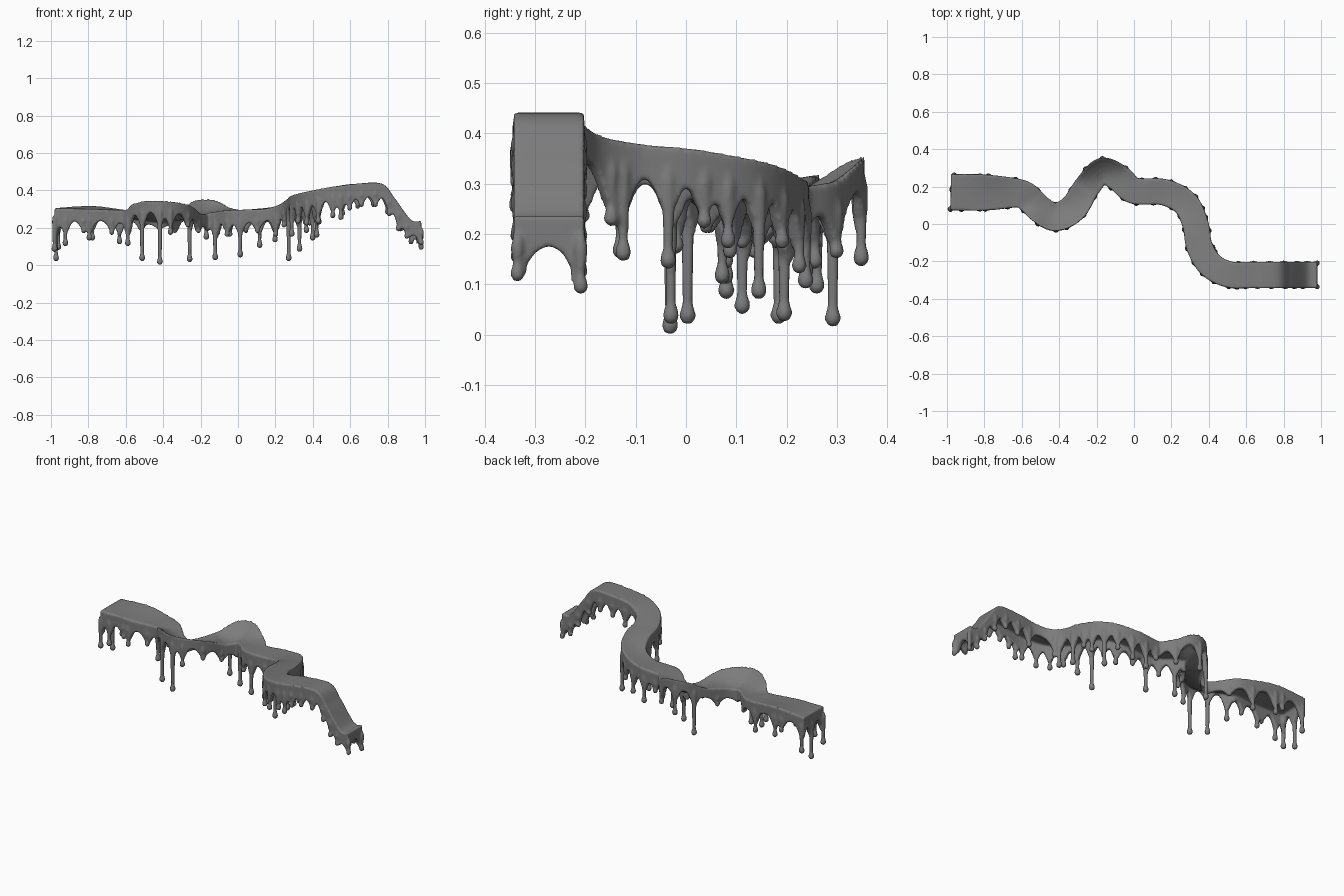
import bpy, bmesh, math
from mathutils import Vector

if "Cube" in bpy.data.objects:
    bpy.data.objects.remove(bpy.data.objects["Cube"])

# centre line: x, y, top height of left edge, top height of right edge, half width
PATH = [(-.98, .17, .305, .305, .097), (-.78, .168, .318, .30, .095), (-.61, .163, .295, .295, .075),
        (-.55, .125, .283, .30, .073), (-.50, .077, .275, .337, .073), (-.42, .037, .268, .348, .075),
        (-.325, .085, .272, .328, .075),
        (-.25, .20, .295, .275, .07), (-.17, .285, .357, .275, .068), (-.08, .245, .308, .285, .072),
        (0, .178, .295, .295, .07), (.16, .17, .31, .302, .07), (.275, .11, .345, .328, .07),
        (.328, 0, .37, .355, .07), (.35, -.12, .381, .373, .07), (.41, -.22, .397, .393, .07),
        (.51, -.27, .42, .418, .07), (.63, -.272, .435, .435, .07), (.77, -.272, .435, .435, .07),
        (.84, -.272, .355, .355, .07), (.925, -.272, .242, .242, .07), (.98, -.272, .237, .237, .07)]

# drips: x, y, lowest point
DRIPS_BACK = [(-.96, .27, .08), (-.83, .27, .17), (-.78, .27, .13), (-.63, .245, .11), (-.53, .17, .18),
              (-.42, .11, .19), (-.33, .17, .17), (-.25, .28, .015), (-.17, .365, .135), (-.05, .29, .15),
              (.04, .24, .17), (.12, .24, .09), (.2, .23, .12), (.28, .19, .17), (.33, .15, .07),
              (.38, .09, .17), (.4, .04, .21), (.405, -.035, .13), (.415, -.125, .145), (.435, -.15, .215),
              (.56, -.2, .26), (.64, -.2, .30), (.72, -.2, .31), (.8, -.2, .27), (.87, -.2, .18),
              (.925, -.2, .11), (.98, -.205, .08)]
DRIPS_FRONT = [(-.98, .185, .02), (-.98, .07, .07), (-.93, .07, .10), (-.83, .065, .17), (-.79, .065, .13),
               (-.67, .09, .16), (-.6, .06, .10), (-.51, .005, .02), (-.425, -.045, 0), (-.355, -.02, .16),
               (-.29, .06, .2), (-.24, .16, .17), (-.17, .22, .18), (-.12, .2, .025), (-.05, .15, .15),
               (.01, .11, .04), (.1, .1, .17), (.2, .09, .15), (.25, .04, .2), (.265, -.03, .02),
               (.27, -.14, .15), (.29, -.22, .22), (.35, -.29, .21), (.42, -.33, .22), (.5, -.355, .25),
               (.55, -.34, .24), (.6, -.34, .29), (.66, -.34, .31), (.73, -.345, .31), (.81, -.345, .26),
               (.86, -.345, .18), (.9, -.345, .14), (.98, -.345, .105)]

SLAB, WALL = .042, .026


def catmull(a, b, c, d, t):
    return [.5 * (2*q + (r - p)*t + (2*p - 5*q + 4*r - s)*t*t + (3*q - p - 3*r + s)*t**3)
            for p, q, r, s in zip(a, b, c, d)]


stations = []
last = len(PATH) - 1
for i in range(last):
    a, b, c, d = PATH[max(i - 1, 0)], PATH[i], PATH[i + 1], PATH[min(i + 2, last)]
    stations += [catmull(a, b, c, d, k / 14) for k in range(14)]
stations.append(list(PATH[-1]))

# left and right edges of the ribbon
left, right, tang = [], [], []
for i, (x, y, zl, zr, w) in enumerate(stations):
    p, q = stations[max(i - 1, 0)], stations[min(i + 1, len(stations) - 1)]
    t = Vector((q[0] - p[0], q[1] - p[1], 0)).normalized()
    n = Vector((-t.y, t.x, 0))
    tang.append(t)
    left.append(Vector((x, y, zl)) + n * w)
    right.append(Vector((x, y, zr)) - n * w)

bm = bmesh.new()


def loft(rings, closed):
    """Skin a list of equal rings into a closed solid."""
    vs = [[bm.verts.new(p) for p in r] for r in rings]
    n = len(rings[0])
    for i in range(len(vs) if closed else len(vs) - 1):
        a, b = vs[i], vs[(i + 1) % len(vs)]
        for j in range(n):
            bm.faces.new((a[j], a[(j + 1) % n], b[(j + 1) % n], b[j]))
    if not closed:
        bm.faces.new(vs[0][::-1])
        bm.faces.new(vs[-1])


def across(l, r, f):
    """Top point across the ribbon: banking is gathered at the raised lip."""
    p = l.lerp(r, f)
    g = f if r.z > l.z else 1 - f
    p.z = min(l.z, r.z) + abs(r.z - l.z) * g**2
    return p


# ribbon slab
down = Vector((0, 0, -SLAB))
sections = []
for l, r in zip(left, right):
    top = [across(l, r, f) for f in (0, .2, .4, .6, .8, 1)]
    sections.append(top + [p + down for p in reversed(top)])
loft(sections, False)

# perimeter loop with inward directions
rim = []
for l, r in zip(left, right):
    rim.append((l, (r - l).normalized()))
for k in range(1, 10):
    rim.append((left[-1].lerp(right[-1], k / 10), -tang[-1]))
for l, r in reversed(list(zip(left, right))):
    rim.append((r, (l - r).normalized()))
for k in range(1, 14):
    rim.append((right[0].lerp(left[0], k / 14), tang[0]))

# snap each drip to the rim
drips = []
for x, y, z in DRIPS_BACK + DRIPS_FRONT:
    p, inward = min(rim, key=lambda e: (e[0].x - x)**2 + (e[0].y - y)**2)
    drips.append((p + Vector((inward.x, inward.y, 0)) * .007, z))

# wavy skirt hanging between the drips
rings = []
for p, inward in rim:
    depth = .058
    for c, z in drips:
        d = math.hypot(p.x - c.x, p.y - c.y)
        drop = max(c.z - z - .06, 0)
        depth = max(depth, .058 + min(drop * .6, .07) * math.exp(-(d / .024)**2)
                    + min(drop * .3, .02) * math.exp(-(d / .045)**2))
    q = p + Vector((inward.x, inward.y, 0)) * WALL
    q.z = p.z - .026
    rings.append([p, q, Vector((q.x, q.y, p.z - depth)), Vector((p.x, p.y, p.z - depth))])
loft(rings, True)

# drips: tapered neck with a round bulb at the tip
for c, z in drips:
    length = c.z - z
    bulb = min(.0165, .011 + length * .025)
    neck = bulb * .62
    start = c.z - .065
    prof = [(c.z - .04, .009), (start, .014)]
    span = start - (z + bulb * 2.6)
    if span > 0:
        prof += [(start - span * f, .016 + (neck - .016) * f**.6) for f in (.3, .6, 1)]
    prof += [(z + bulb * h, bulb * r) for h, r in
             ((1.8, .85), (1.3, 1), (.9, 1), (.45, .83), (.15, .5), (0, .12)) if z + bulb * h < start]
    loft([[Vector((c.x + r * math.cos(a), c.y + r * math.sin(a), h))
           for a in (j * math.tau / 14 for j in range(14))] for h, r in prof], False)

bmesh.ops.triangulate(bm, faces=bm.faces[:])
bmesh.ops.recalc_face_normals(bm, faces=bm.faces[:])
mesh = bpy.data.meshes.new("dripping_ribbon")
bm.to_mesh(mesh)
bm.free()
obj = bpy.data.objects.new("dripping_ribbon", mesh)
bpy.context.collection.objects.link(obj)

# dark grey colour
mat = bpy.data.materials.new("dark_grey")
mat.diffuse_color = (.2, .2, .2, 1)
mat.use_nodes = True
mat.node_tree.nodes["Principled BSDF"].inputs["Base Color"].default_value = mat.diffuse_color
mesh.materials.append(mat)

# fuse everything into one flowing surface
fuse = obj.modifiers.new("fuse", 'REMESH')
fuse.mode = 'VOXEL'
fuse.voxel_size = .006
fuse.use_smooth_shade = True
soft = obj.modifiers.new("soften", 'SMOOTH')
soft.factor = .5
soft.iterations = 4
